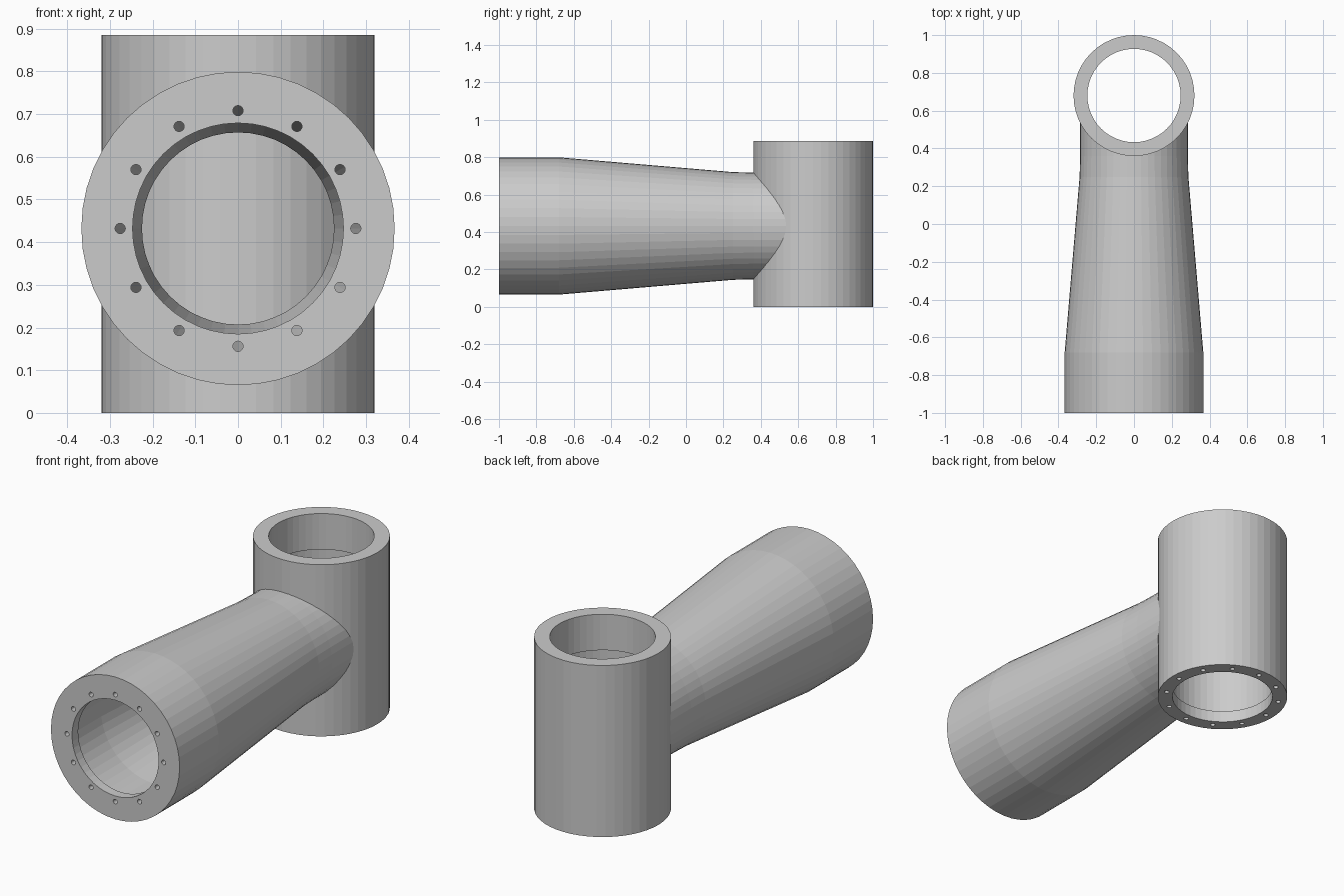
import bpy, bmesh
from math import sin, cos, pi
from mathutils import Matrix, Vector

if "Cube" in bpy.data.objects:
    bpy.data.objects.remove(bpy.data.objects["Cube"])

SEG = 48
TUBE_Y = 0.68      # axis of the upright tube
ARM_Z = 0.432      # axis of the arm


def make_object(name, bm, matrix):
    bmesh.ops.recalc_face_normals(bm, faces=bm.faces)
    mesh = bpy.data.meshes.new(name)
    bm.to_mesh(mesh)
    bm.free()
    obj = bpy.data.objects.new(name, mesh)
    obj.matrix_world = matrix
    bpy.context.collection.objects.link(obj)
    return obj


def lathe(name, profile, matrix):
    """Revolve a closed (radius, height) loop around local z."""
    bm = bmesh.new()
    rings = [[bm.verts.new((r * cos(2 * pi * i / SEG), r * sin(2 * pi * i / SEG), h))
              for i in range(SEG)] for r, h in profile]
    for k, a in enumerate(rings):
        b = rings[(k + 1) % len(rings)]
        for i in range(SEG):
            j = (i + 1) % SEG
            bm.faces.new((a[i], a[j], b[j], b[i]))
    return make_object(name, bm, matrix)


def bolt_cutter(name, radius, depth, matrix):
    """Twelve pins in a circle, reaching from below z = 0 up to depth."""
    bm = bmesh.new()
    for i in range(12):
        a = 2 * pi * i / 12
        place = Matrix.Translation((radius * cos(a), radius * sin(a), depth / 2 - 0.01))
        bmesh.ops.create_cone(bm, cap_ends=True, segments=16, radius1=0.012,
                              radius2=0.012, depth=depth + 0.02, matrix=place)
    return make_object(name, bm, matrix)


def cut(obj, cutter):
    mod = obj.modifiers.new("cut", 'BOOLEAN')
    mod.operation = 'DIFFERENCE'
    mod.solver = 'EXACT'
    mod.object = cutter
    cutter.hide_render = True
    bpy.context.view_layer.objects.active = obj
    bpy.ops.object.modifier_apply(modifier=mod.name)
    bpy.data.objects.remove(cutter)


tube_frame = Matrix.Translation((0, TUBE_Y, 0))
# local z runs along +y, starting at the front flange
arm_frame = Matrix.Translation((0, -1, ARM_Z)) @ Matrix.Rotation(-pi / 2, 4, 'X')

# Upright tube: lipped at both ends, slightly wider bore between
tube = lathe("upright_tube", [
    (0.247, 0), (0.32, 0), (0.32, 0.885), (0.247, 0.885),
    (0.247, 0.70), (0.257, 0.70), (0.257, 0.06), (0.247, 0.06)], tube_frame)

# Tapered hollow arm with a thin front flange
arm = lathe("tapered_arm", [
    (0.247, 0), (0.367, 0), (0.367, 0.32), (0.288, 1.25), (0.285, 1.36), (0.285, 1.60),
    (0.225, 1.60), (0.225, 1.25), (0.307, 0.32), (0.307, 0.05), (0.247, 0.05)], arm_frame)

# Trim the arm end to fit the tube wall
bm = bmesh.new()
bmesh.ops.create_cone(bm, cap_ends=True, segments=SEG, radius1=0.316, radius2=0.316,
                      depth=1.2, matrix=Matrix.Translation((0, 0, 0.44)))
cut(arm, make_object("arm_trim", bm, tube_frame))

# Bolt circles on the front flange and the tube's bottom rim
cut(arm, bolt_cutter("arm_bolts", 0.276, 0.08, arm_frame))
cut(tube, bolt_cutter("tube_bolts", 0.28, 0.06, tube_frame))
